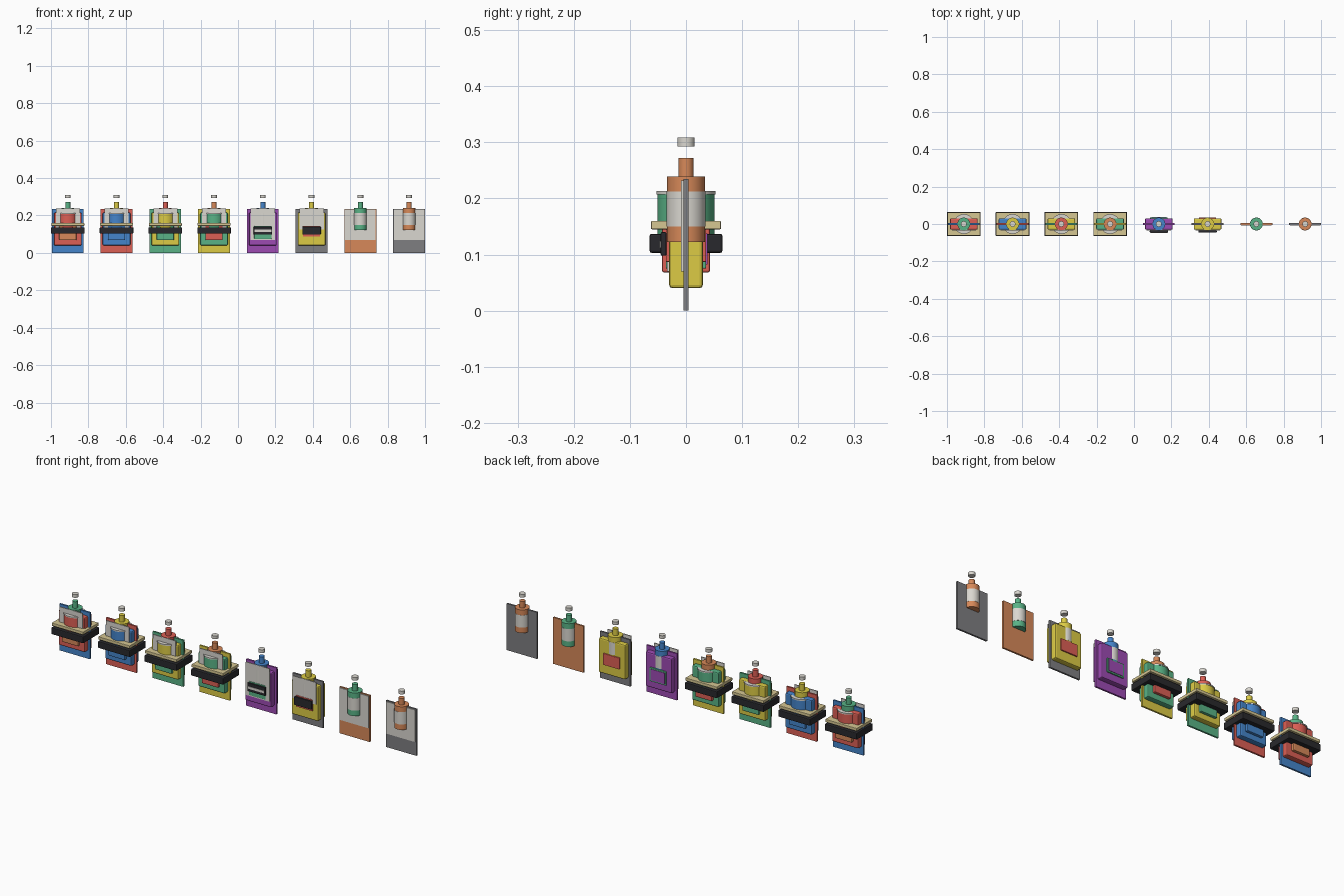
import bpy, math

if "Cube" in bpy.data.objects:
    bpy.data.objects.remove(bpy.data.objects["Cube"])

# Palette (linear)
COLOURS = {
    "red": (.72, .115, .09), "blue": (.06, .235, .60), "yellow": (.72, .60, .06),
    "green": (.10, .45, .24), "orange": (.68, .25, .10), "purple": (.34, .07, .45),
    "grey": (.21, .21, .22), "white": (.70, .68, .63), "black": (.022, .022, .026),
    "tan": (.67, .57, .29),
}
MATS = {}
for colour_name, rgb in COLOURS.items():
    m = bpy.data.materials.new(colour_name)
    m.diffuse_color = (*rgb, 1)
    m.use_nodes = True
    m.node_tree.nodes["Principled BSDF"].inputs["Base Color"].default_value = m.diffuse_color
    MATS[colour_name] = m


def box(name, cx, half_x, y0, y1, z0, z1, colour, bevel=0):
    """Box from its extents, with optional rounded edges."""
    bpy.ops.mesh.primitive_cube_add(size=1, location=(cx, (y0 + y1) / 2, (z0 + z1) / 2))
    o = bpy.context.object
    o.name = name
    o.scale = (2 * half_x, y1 - y0, z1 - z0)
    bpy.ops.object.transform_apply(location=False, rotation=False, scale=True)
    o.data.materials.append(MATS[colour])
    if bevel:
        b = o.modifiers.new("rounded", "BEVEL")
        b.width, b.segments = bevel, 2
    return o


def disc(name, cx, r, z0, z1, colour):
    """Upright cylinder with smooth sides."""
    bpy.ops.mesh.primitive_cylinder_add(vertices=32, radius=r, depth=z1 - z0,
                                        location=(cx, 0, (z0 + z1) / 2))
    o = bpy.context.object
    o.name = name
    o.data.materials.append(MATS[colour])
    bpy.ops.object.shade_smooth_by_angle(angle=math.radians(40))


def bottle(cx, colour):
    disc("bottle_body", cx, .034, .122, .239, colour)
    disc("bottle_label", cx, .0346, .15, .212, "white")
    disc("bottle_neck", cx, .0135, .239, .272, colour)
    disc("bottle_cap", cx, .0155, .293, .309, "white")


def card(cx, colour):
    box("back_card", cx, .085, -.0045, .0045, 0, .235, colour)


def belted_unit(cx, plate, body, core, neck):
    card(cx, plate)
    bottle(cx, neck)
    box("body_block", cx, .074, -.03, .03, .04, .215, body, .006)
    box("core_block", cx, .046, -.043, .043, .068, .15, core, .004)
    box("front_panel", cx, .064, -.034, -.029, .12, .237, "white")
    # round cup with a pale rim
    disc("cup", cx, .051, .13, .208, body)
    disc("cup_rim", cx, .053, .207, .213, "white")
    # pale shelf over a dark belt
    box("shelf", cx, .088, -.0625, .0625, .145, .16, "tan", .002)
    box("belt", cx, .09, -.065, .065, .103, .137, "black", .004)


def boxed_unit(cx, plate, body, core, neck, panel_z, striped):
    card(cx, plate)
    bottle(cx, neck)
    box("body_block", cx, .074, -.03, .03, .04, .215, body, .006)
    box("front_panel", cx, .066, -.034, -.029, panel_z, .237, "white")
    box("core_block", cx, .046, -.036, .036, .075 if striped else .087, .145, core, .002)
    if striped:
        box("core_inset", cx, .04, .035, .038, .082, .138, body)
    # dark slot plate on the front
    box("slot_plate", cx, .049, -.045, -.035, .098, .14, "black", .002)
    if striped:
        box("slot_stripe", cx, .045, -.047, -.044, .112, .124, "white")


def flat_unit(cx, plate, neck):
    card(cx, plate)
    bottle(cx, neck)
    box("front_panel", cx, .081, -.009, -.004, .07, .232, "white")


# Row of eight units
xs = [.0025 + (i - 3.5) * .2607 for i in range(8)]
belted_unit(xs[0], "blue", "red", "orange", "green")
belted_unit(xs[1], "red", "blue", "blue", "yellow")
belted_unit(xs[2], "green", "yellow", "green", "red")
belted_unit(xs[3], "yellow", "green", "red", "orange")
boxed_unit(xs[4], "purple", "purple", "green", "blue", .07, True)
boxed_unit(xs[5], "grey", "yellow", "red", "yellow", .125, False)
flat_unit(xs[6], "orange", "green")
flat_unit(xs[7], "grey", "orange")
